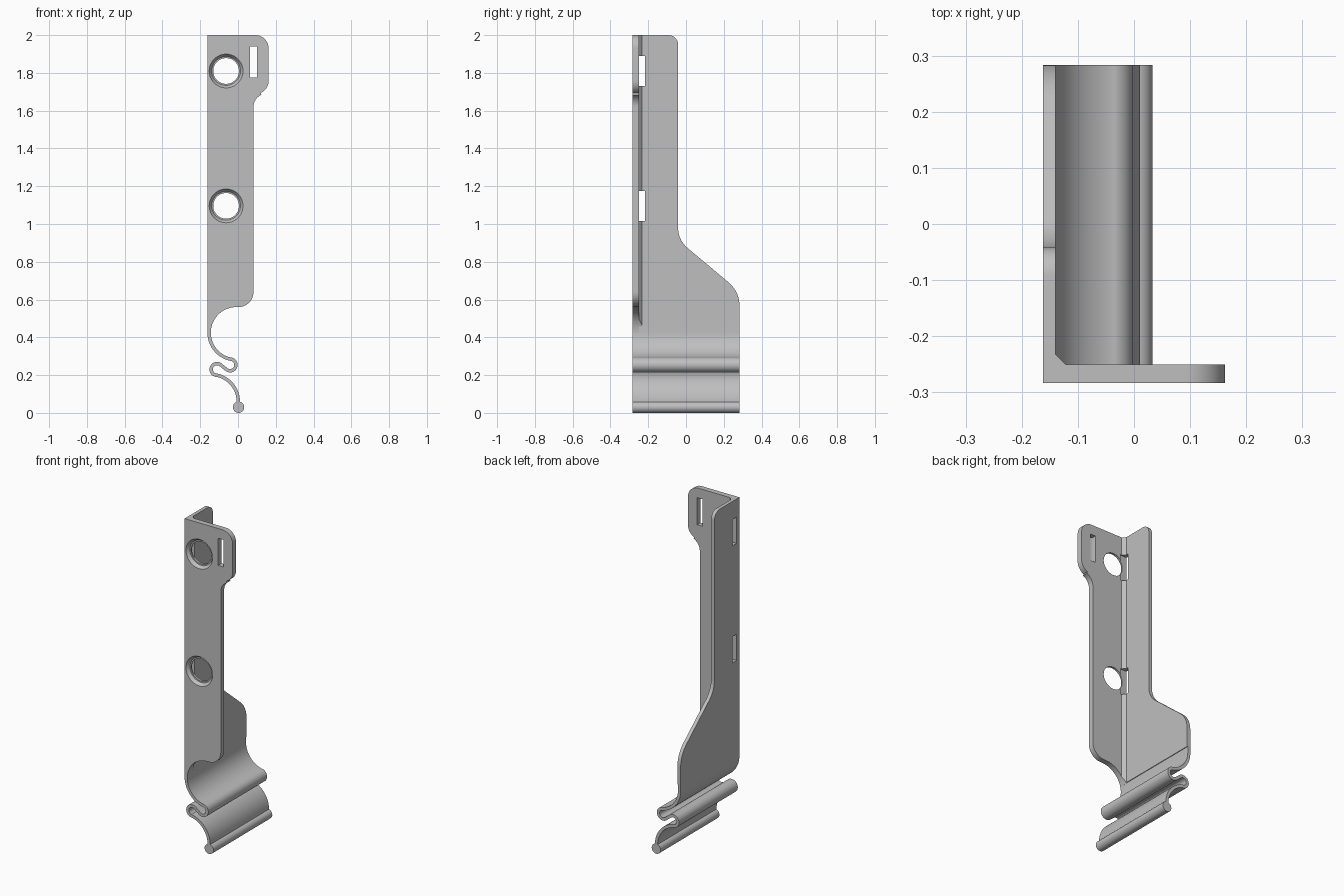
import bpy, bmesh
from math import sin, cos, atan2, radians, degrees, pi, tan, ceil
from mathutils import Vector, Matrix

cube = bpy.data.objects.get("Cube")
if cube:
    bpy.data.objects.remove(cube, do_unlink=True)

grey = bpy.data.materials.new("plain grey")
grey.use_nodes = True
colour = (0.52, 0.52, 0.52, 1)
grey.diffuse_color = colour
grey.node_tree.nodes["Principled BSDF"].inputs["Base Color"].default_value = colour

FRONT, BACK, LEFT = -0.283, 0.283, -0.162
PLATE_BACK, WALL_IN, SLOT_BACK = -0.25, -0.14, -0.218
HOLE_X, HOLES, SLOT_HALF = -0.063, (1.81, 1.096), 0.08
SCOOP_X, SCOOP_Z, SCOOP_R = -0.009, 0.425, 0.135


def arc(cx, cz, r, a0, a1):
    """Points on a circle between two angles in degrees."""
    n = max(2, ceil(abs(a1 - a0) / 6))
    angles = [radians(a0 + (a1 - a0) * i / n) for i in range(n + 1)]
    return [(cx + r * cos(a), cz + r * sin(a)) for a in angles]


def fillet(prev, corner, nxt, r):
    """Round one corner of an outline."""
    p, c, q = Vector(prev), Vector(corner), Vector(nxt)
    u, v = (p - c).normalized(), (q - c).normalized()
    half = u.angle(v) / 2
    centre = c + (u + v).normalized() * (r / sin(half))
    a, b = c + u * (r / tan(half)) - centre, c + v * (r / tan(half)) - centre
    start = degrees(atan2(a.y, a.x))
    sweep = (degrees(atan2(b.y, b.x)) - start + 180) % 360 - 180
    return arc(centre.x, centre.y, r, start, start + sweep)


def finish(name, bm):
    bmesh.ops.recalc_face_normals(bm, faces=bm.faces)
    mesh = bpy.data.meshes.new(name)
    bm.to_mesh(mesh)
    bm.free()
    mesh.materials.append(grey)
    obj = bpy.data.objects.new(name, mesh)
    bpy.context.collection.objects.link(obj)
    return obj


def prism(name, outline, place, lo, hi):
    """Extrude a flat outline; place maps (u, v, depth) to x, y, z."""
    bm = bmesh.new()
    a = [bm.verts.new(place(u, v, lo)) for u, v in outline]
    b = [bm.verts.new(place(u, v, hi)) for u, v in outline]
    bm.faces.new(a)
    bm.faces.new(b[::-1])
    for i in range(len(a)):
        j = (i + 1) % len(a)
        bm.faces.new((a[j], a[i], b[i], b[j]))
    return finish(name, bm)


def along_y(u, v, d):
    return (u, d, v)


def along_x(u, v, d):
    return (d, u, v)


def along_z(u, v, d):
    return (u, v, d)


def box(name, x0, x1, y0, y1, z0, z1):
    return prism(name, [(x0, z0), (x1, z0), (x1, z1), (x0, z1)], along_y, y0, y1)


def round_cutter(name, x, z, r0, r1, y0, y1):
    bm = bmesh.new()
    turn = Matrix.Translation((x, (y0 + y1) / 2, z)) @ Matrix.Rotation(-pi / 2, 4, "X")
    bmesh.ops.create_cone(bm, cap_ends=True, segments=60, radius1=r0, radius2=r1,
                          depth=y1 - y0, matrix=turn)
    return finish(name, bm)


def activate(obj):
    bpy.ops.object.select_all(action="DESELECT")
    obj.select_set(True)
    bpy.context.view_layer.objects.active = obj


def cut(obj, cutter):
    """Subtract a cutter, then remove it."""
    mod = obj.modifiers.new("cut", "BOOLEAN")
    mod.operation, mod.solver, mod.object = "DIFFERENCE", "EXACT", cutter
    activate(obj)
    bpy.ops.object.modifier_apply(modifier=mod.name)
    bpy.data.objects.remove(cutter, do_unlink=True)


# Front plate: tab at the top, scooped out at the bottom
front_outline = [(LEFT, 2), (LEFT, SCOOP_Z)]
front_outline += arc(SCOOP_X, SCOOP_Z, SCOOP_R, 180, 90)
front_outline += arc(0.002, 0.64, 0.08, -90, 0)
front_outline += arc(0.152, 1.62, 0.07, 180, 114)
front_outline += arc(0.092, 1.758, 0.07, -66, 0)
front_outline += arc(0.092, 1.93, 0.07, 0, 90)
front_plate = prism("front_plate", front_outline, along_y, FRONT, PLATE_BACK)

# Side wall: narrow above, flared toward the back below, notched at the holes
low, base = (BACK, 0.461), (PLATE_BACK, 0.461)
flare, waist, top = (BACK, 0.643), (-0.042, 0.915), (-0.042, 2)
crest = (PLATE_BACK, 2)
wall_outline = [crest]
for z in HOLES:
    wall_outline += [(PLATE_BACK, z + SLOT_HALF), (SLOT_BACK, z + SLOT_HALF),
                     (SLOT_BACK, z - SLOT_HALF), (PLATE_BACK, z - SLOT_HALF)]
wall_outline += [base, low]
wall_outline += fillet(low, flare, waist, 0.16)
wall_outline += fillet(flare, waist, top, 0.14)
wall_outline += fillet(waist, top, crest, 0.05)
side_wall = prism("side_wall", wall_outline, along_x, LEFT, WALL_IN)

# Bevelled web in the inner corner, interrupted at the holes
upper, lower = HOLES
webs = []
for name, z0, z1 in (("lower_web", 0.44, lower - SLOT_HALF),
                     ("middle_web", lower + SLOT_HALF, upper - SLOT_HALF),
                     ("upper_web", upper + SLOT_HALF, 2)):
    webs.append(prism(name, [(WALL_IN, PLATE_BACK), (-0.122, PLATE_BACK),
                             (WALL_IN, -0.232)], along_z, z0, z1))
cut(webs[0], round_cutter("scoop_cutter", SCOOP_X, SCOOP_Z, SCOOP_R, SCOOP_R, -0.3, -0.2))

# Spring strip: S-shaped path given an even thickness
path = [(-0.153, 0.462)]
path += arc(SCOOP_X, SCOOP_Z, 0.144, 180, 258)
path += arc(-0.042, 0.254, 0.031, 76, -128)
path += arc(-0.111, 0.230, 0.031, 52, 260)
path += arc(-0.143, 0.058, 0.145, 79, 0)
path = [Vector(p) for p in path]
side_a, side_b = [], []
for i, p in enumerate(path):
    t = (path[min(i + 1, len(path) - 1)] - path[max(i - 1, 0)]).normalized()
    n = Vector((-t.y, t.x)) * 0.009
    side_a.append(tuple(p + n))
    side_b.append(tuple(p - n))
spring_strip = prism("spring_strip", side_a + side_b[::-1], along_y, FRONT, BACK)

# Round bead along the lower edge
end_bead = prism("end_bead", arc(0.003, 0.03, 0.03, 0, 354), along_y, FRONT, BACK)

# Countersunk holes, with shallow relief where they meet the corner
for z in HOLES:
    cut(front_plate, round_cutter("sink_cutter", HOLE_X, z, 0.091, 0.076,
                                  FRONT - 0.002, -0.264))
    cut(front_plate, round_cutter("bore_cutter", HOLE_X, z, 0.068, 0.068, -0.3, -0.2))
    cut(front_plate, box("relief_cutter", -0.2, -0.115, -0.256, SLOT_BACK,
                         z - SLOT_HALF, z + SLOT_HALF))

# Narrow slot in the tab
cut(front_plate, box("slot_cutter", 0.064, 0.1, -0.3, -0.2, 1.775, 1.94))

for part in (front_plate, side_wall, spring_strip, end_bead, *webs):
    activate(part)
    bpy.ops.object.shade_smooth_by_angle(angle=radians(30))
